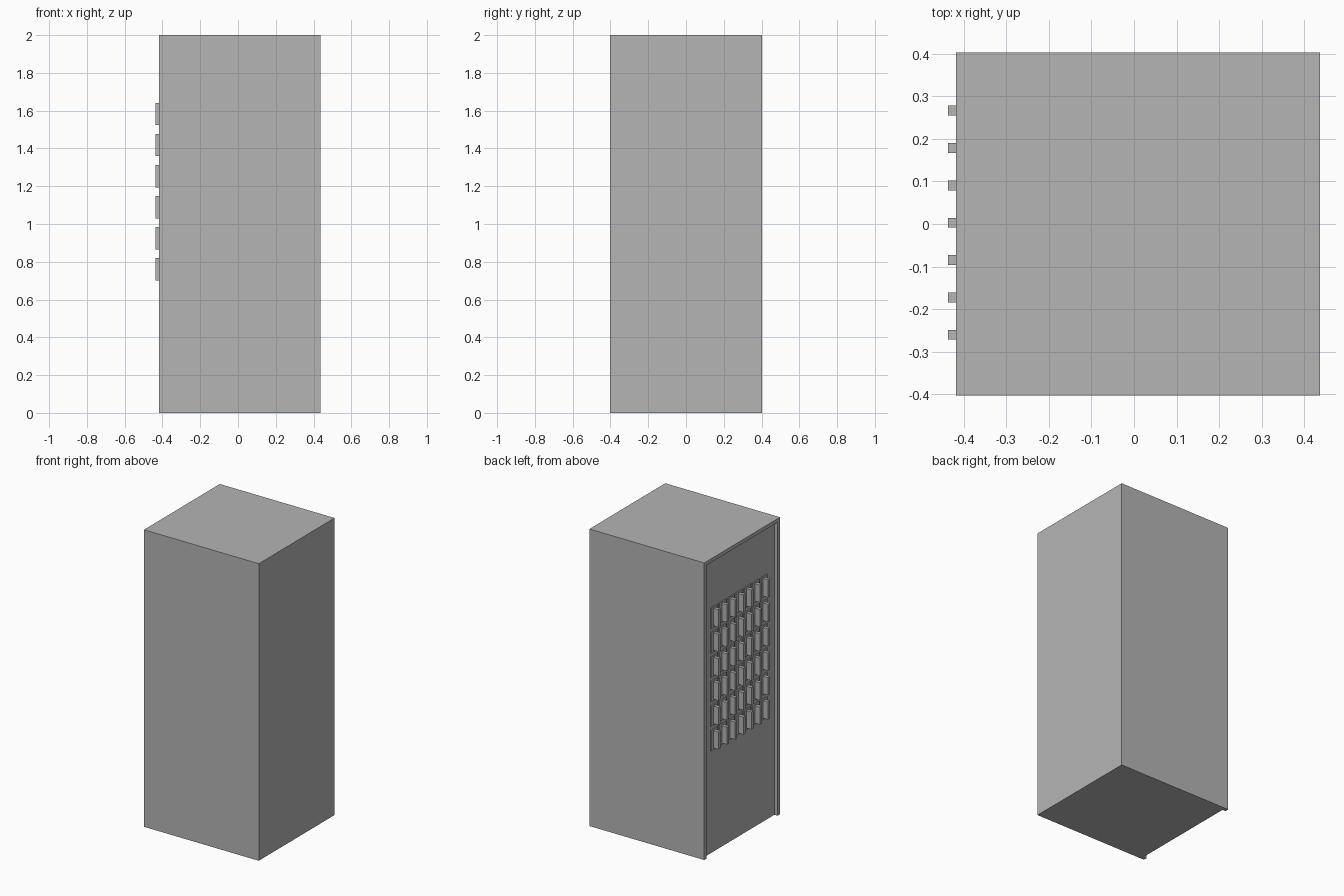
import bpy

cube = bpy.data.objects.get("Cube")
if cube:
    bpy.data.objects.remove(cube, do_unlink=True)

grey = bpy.data.materials.new("plain grey")
grey.use_nodes = True
colour = (0.46, 0.46, 0.46, 1)
grey.diffuse_color = colour
grey.node_tree.nodes["Principled BSDF"].inputs["Base Color"].default_value = colour


def box(name, x, y, z):
    """Box between (low, high) limits on each axis."""
    spans = (x, y, z)
    bpy.ops.mesh.primitive_cube_add(size=1, location=[(a + b) / 2 for a, b in spans])
    ob = bpy.context.object
    ob.name = name
    ob.scale = [b - a for a, b in spans]
    bpy.ops.object.transform_apply(location=False, rotation=False, scale=True)
    ob.data.materials.append(grey)
    return ob


BACK, RIM, PANEL, TIP = 0.437, -0.418, -0.394, -0.437
HALF, EDGE, TOP = 0.403, 0.025, 2.0

# Cabinet profile seen from above: recessed panel between two side flanges
outline = [(BACK, -HALF), (BACK, HALF), (RIM, HALF), (RIM, HALF - EDGE),
           (PANEL, HALF - EDGE), (PANEL, EDGE - HALF), (RIM, EDGE - HALF), (RIM, -HALF)]
n = len(outline)
roof = TOP - EDGE
verts = [(x, y, z) for z in (0, roof) for x, y in outline]
faces = [tuple(reversed(range(n))), tuple(range(n, 2 * n))]
faces += [(i, (i + 1) % n, (i + 1) % n + n, i + n) for i in range(n)]
mesh = bpy.data.meshes.new("cabinet_body")
mesh.from_pydata(verts, [], faces)
mesh.materials.append(grey)
body = bpy.data.objects.new("cabinet_body", mesh)
bpy.context.collection.objects.link(body)

# Full-size lid that overhangs the panel
box("cabinet_top", (RIM, BACK), (-HALF, HALF), (roof, TOP))

# Grid of upright fins, each on a thin backing plate
for row in range(6):
    z = 0.76 + row * 0.1645
    for col in range(7):
        y = 0.003 + (col - 3) * 0.0877
        box("fin_plate", (PANEL - 0.006, PANEL), (y - 0.036, y + 0.036), (z - 0.07, z + 0.07))
        box("fin", (TIP, PANEL), (y - 0.0115, y + 0.0115), (z - 0.059, z + 0.059))
